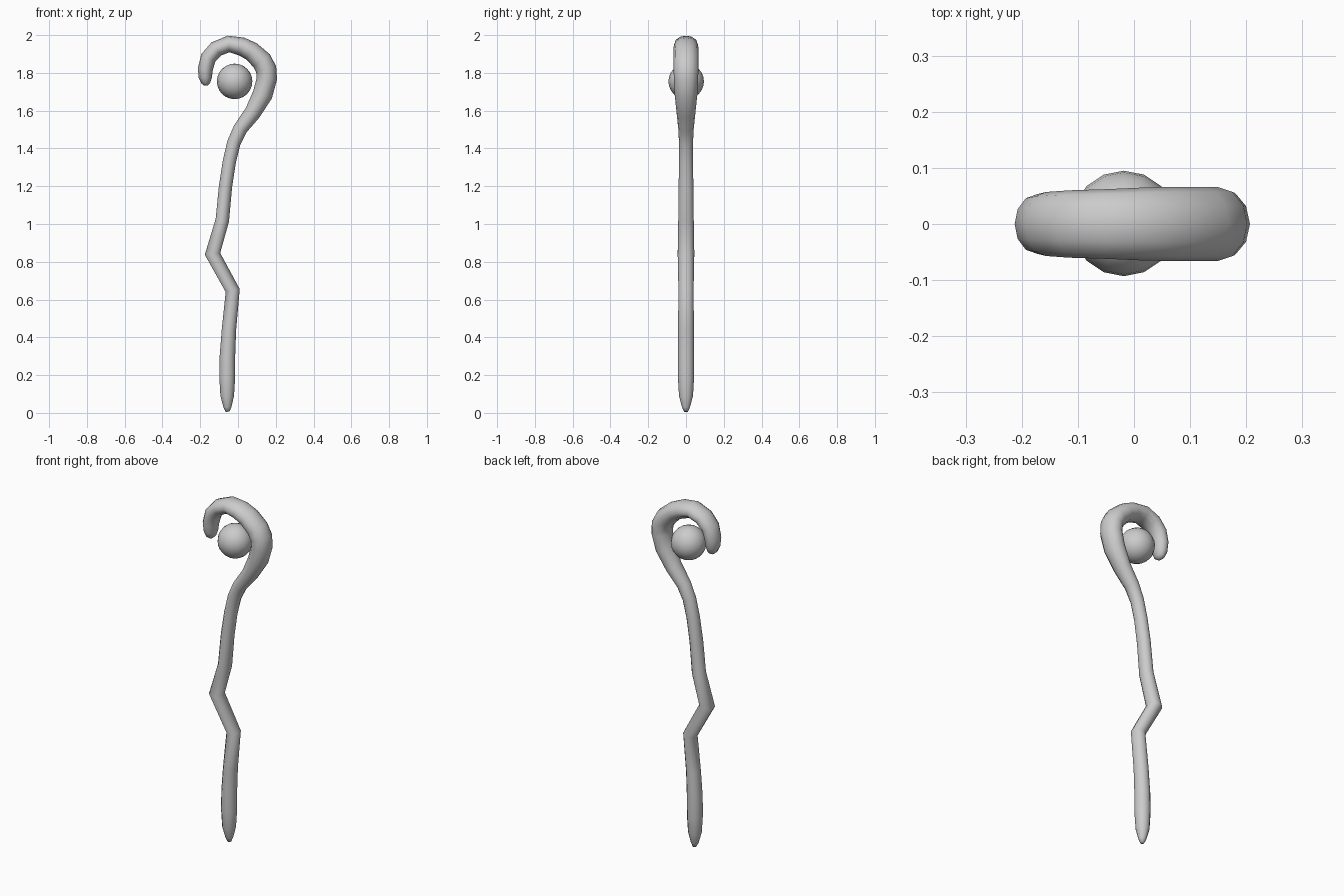
import bpy, bmesh, math
from mathutils import Vector

if "Cube" in bpy.data.objects:
    bpy.data.objects.remove(bpy.data.objects["Cube"])

SIDES = 12

# Staff path: x, z, in-plane radius, depth radius
PATH = [
    (-.055, .006, .010, .010), (-.056, .03, .021, .021), (-.057, .09, .036, .037),
    (-.057, .19, .042, .043), (-.056, .30, .041, .043), (-.048, .44, .038, .042),
    (-.028, .648, .038, .040), (-.135, .842, .041, .044), (-.083, 1.02, .036, .041),
    (-.066, 1.20, .035, .039), (-.046, 1.33, .035, .037), (-.022, 1.43, .036, .037),
    (.013, 1.505, .038, .041), (.078, 1.59, .044, .050), (.130, 1.685, .053, .060),
    (.153, 1.77, .054, .064), (.149, 1.82, .055, .066), (.125, 1.865, .055, .066),
    (.070, 1.915, .051, .066), (.018, 1.94, .049, .065), (-.050, 1.953, .044, .062),
    (-.115, 1.927, .043, .060), (-.157, 1.88, .042, .057), (-.173, 1.82, .040, .053),
    (-.173, 1.775, .035, .046), (-.171, 1.745, .023, .032), (-.171, 1.732, .009, .012),
]


def tube(name, path):
    """Sweep an elliptical ring along a path in the x-z plane."""
    bm = bmesh.new()
    pts = [Vector((p[0], 0, p[1])) for p in path]
    rings = []
    for i, (x, z, r_plane, r_depth) in enumerate(path):
        before = (pts[i] - pts[max(i - 1, 0)]).normalized()
        after = (pts[min(i + 1, len(pts) - 1)] - pts[i]).normalized()
        t = (before + after).normalized()
        side = Vector((t.z, 0, -t.x))
        ring = []
        for k in range(SIDES):
            a = 2 * math.pi * k / SIDES
            offset = side * r_plane * math.cos(a) + Vector((0, r_depth * math.sin(a), 0))
            ring.append(bm.verts.new(pts[i] + offset))
        rings.append(ring)
    for a, b in zip(rings, rings[1:]):
        for k in range(SIDES):
            j = (k + 1) % SIDES
            bm.faces.new((a[k], a[j], b[j], b[k]))
    bm.faces.new(rings[0][::-1])
    bm.faces.new(rings[-1])
    bmesh.ops.recalc_face_normals(bm, faces=bm.faces)
    mesh = bpy.data.meshes.new(name)
    bm.to_mesh(mesh)
    bm.free()
    mesh.shade_smooth()
    obj = bpy.data.objects.new(name, mesh)
    bpy.context.collection.objects.link(obj)
    return obj


# Crooked shaft with curled head
tube("staff", PATH)

# Orb floating inside the curl
bpy.ops.mesh.primitive_uv_sphere_add(segments=16, ring_count=12, radius=.094,
                                     location=(-.018, .001, 1.755))
orb = bpy.context.object
orb.name = "orb"
bpy.ops.object.shade_smooth()
